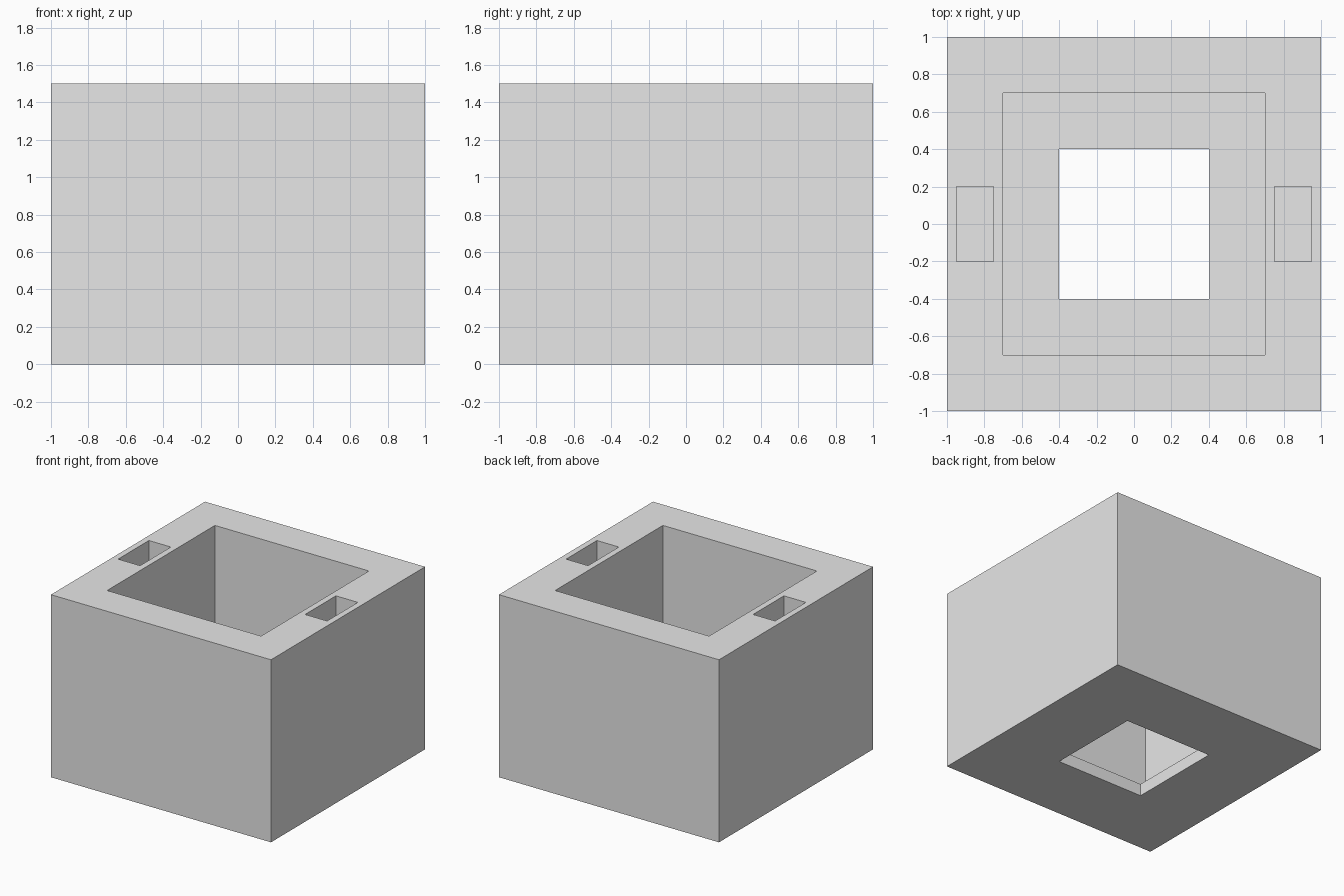
import bpy

cube = bpy.data.objects.get("Cube")
if cube:
    bpy.data.objects.remove(cube, do_unlink=True)

grey = bpy.data.materials.new("plain grey")
grey.use_nodes = True
colour = (0.8, 0.8, 0.8, 1)
grey.diffuse_color = colour
grey.node_tree.nodes["Principled BSDF"].inputs["Base Color"].default_value = colour


def box(name, size, x, bottom):
    """Box centred on y = 0, standing on the given height."""
    bpy.ops.mesh.primitive_cube_add(size=1, location=(x, 0, bottom + size[2] / 2))
    obj = bpy.context.object
    obj.name = name
    obj.scale = size
    bpy.ops.object.transform_apply(location=True, rotation=False, scale=True)
    obj.data.materials.append(grey)
    return obj


def cut(target, name, size, x, bottom):
    """Subtract a box from the target, then discard the cutter."""
    cutter = box(name, size, x, bottom)
    cutter.hide_render = True
    mod = target.modifiers.new(name, 'BOOLEAN')
    mod.operation = 'DIFFERENCE'
    mod.solver = 'EXACT'
    mod.object = cutter
    bpy.context.view_layer.objects.active = target
    bpy.ops.object.modifier_apply(modifier=mod.name)
    bpy.data.objects.remove(cutter, do_unlink=True)


height, floor, slot_depth = 1.5, 0.1, 0.3

# Solid block, hollowed from the top
planter = box("square_planter", (2, 2, height), 0, 0)
cut(planter, "cavity_cutter", (1.4, 1.4, height), 0, floor)

# Square opening through the floor
cut(planter, "floor_opening_cutter", (0.8, 0.8, 1), 0, -0.5)

# Blind slots in the left and right rims
for side in (-1, 1):
    cut(planter, "rim_slot_cutter", (0.2, 0.4, 1), side * 0.85, height - slot_depth)
